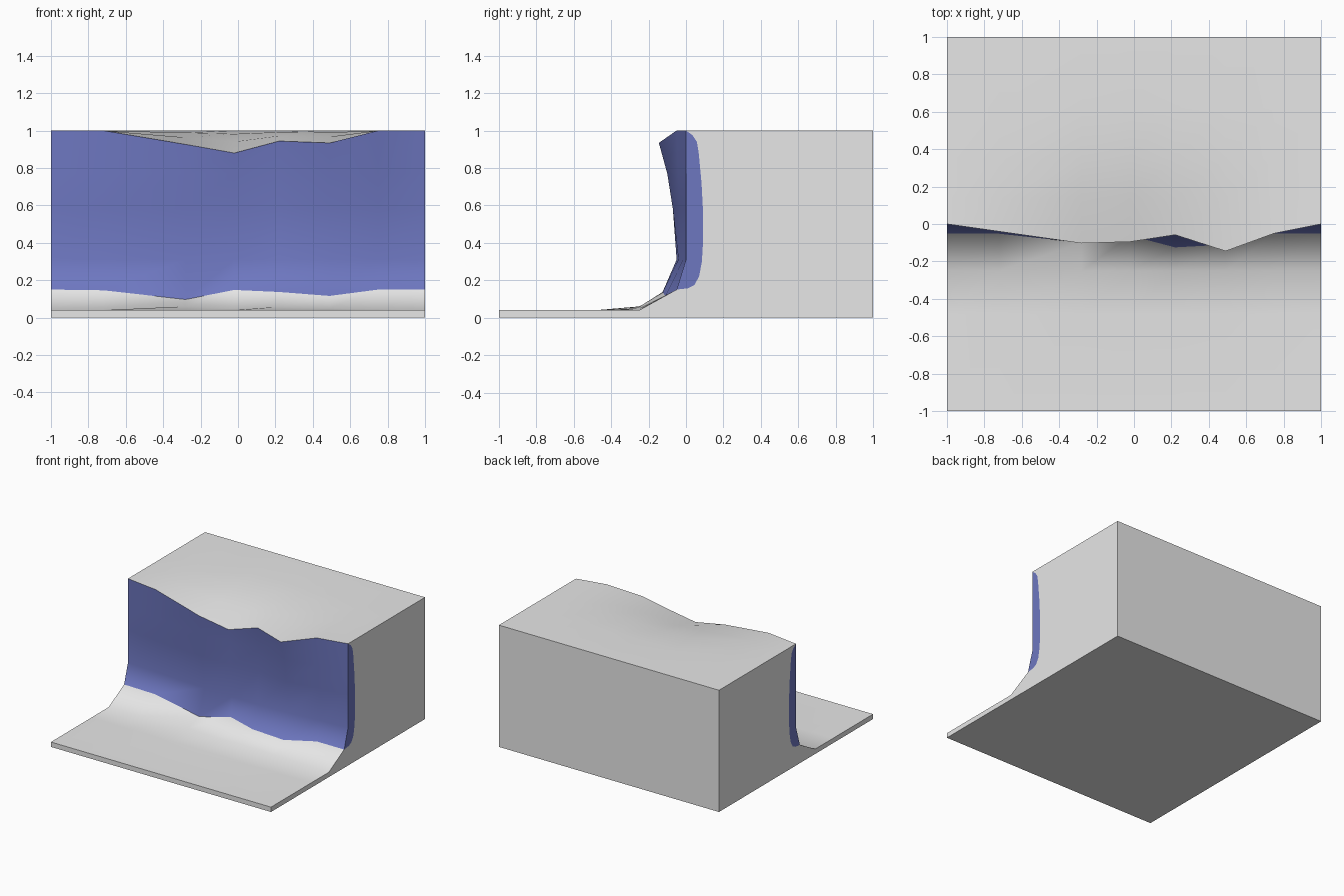
import bpy, bmesh, math

if "Cube" in bpy.data.objects:
    bpy.data.objects.remove(bpy.data.objects["Cube"])


def material(name, rgb):
    m = bpy.data.materials.new(name)
    m.diffuse_color = (*rgb, 1)
    m.use_nodes = True
    m.node_tree.nodes["Principled BSDF"].inputs["Base Color"].default_value = m.diffuse_color
    return m


# Columns across the cliff:
# x, ramp z, foot (y, z), wall y at three heights, lip (y, z)
COLUMNS = [
    (-1.00, .040, (-.050, .150), (.000, .000, .000), (.000, 1.000)),
    (-0.72, .042, (-.052, .146), (-.015, -.035, -.038), (-.040, 1.000)),
    (-0.28, .060, (-.100, .097), (-.040, -.070, -.085), (-.103, .926)),
    (-0.02, .048, (-.062, .148), (-.050, -.065, -.080), (-.095, .880)),
    (0.22, .058, (-.125, .137), (-.050, -.045, -.045), (-.058, .944)),
    (0.49, .050, (-.110, .116), (-.040, -.070, -.100), (-.145, .934)),
    (0.75, .044, (-.050, .150), (-.015, -.030, -.042), (-.050, 1.000)),
    (1.00, .040, (-.050, .150), (.000, .000, .000), (.000, 1.000)),
]
WALL_Z = (.31, .58, .77)
# Plateau rows: y and share of the lip's dip that remains there
PLATEAU = [(.14, .5), (.35, .15), (.62, 0), (1, 0)]
# Rounded rock patch outline on the two end faces (y, z), top to bottom
PATCH = [(.035, .975), (.058, .94), (.068, .88), (.083, .72), (.092, .55),
         (.092, .42), (.085, .30), (.070, .22), (.045, .175), (.010, .157)]
FOOT, LIP = 3, 7          # row numbers where the rock wall starts and ends
GROUND, ROCK = 0, 1

bm = bmesh.new()


def face(verts, mat=GROUND):
    f = bm.faces.new(verts)
    f.material_index = mat
    f.smooth = True
    return f


# Terrain surface: low ground, ramp, rock wall and plateau
grid = []
for x, ramp_z, foot, wall, lip in COLUMNS:
    profile = [(-1, .04), (-.48, .04), (-.25, ramp_z), foot]
    profile += list(zip(wall, WALL_Z)) + [lip]
    profile += [(y, 1 - (1 - lip[1]) * share) for y, share in PLATEAU]
    grid.append([bm.verts.new((x, y, z)) for y, z in profile])

for a, b in zip(grid, grid[1:]):
    for r in range(len(a) - 1):
        face((a[r], b[r], b[r + 1], a[r + 1]), ROCK if FOOT <= r < LIP else GROUND)

# Front strip, back and underside
front = [bm.verts.new((c[0], -1, 0)) for c in COLUMNS]
back = [bm.verts.new((c[0], 1, 0)) for c in COLUMNS]
face(front + [col[0] for col in reversed(grid)])
face(list(reversed(back)) + [col[-1] for col in grid])
face(list(reversed(front)) + back)

# End faces, each with a rock patch behind the wall edge
for i in (0, -1):
    col = grid[i]
    patch = [bm.verts.new((COLUMNS[i][0], y, z)) for y, z in PATCH]
    face(col[FOOT:LIP + 1] + patch, ROCK)
    face([front[i]] + col[:FOOT + 1] + patch[::-1] + col[LIP:] + [back[i]])

bmesh.ops.recalc_face_normals(bm, faces=bm.faces)
mesh = bpy.data.meshes.new("cliff_block")
bm.to_mesh(mesh)
bm.free()

mesh.materials.append(material("pale grey ground", (.8, .8, .8)))
mesh.materials.append(material("blue rock", (.155, .185, .53)))
cliff = bpy.data.objects.new("cliff_block", mesh)
bpy.context.collection.objects.link(cliff)
bpy.context.view_layer.objects.active = cliff
cliff.select_set(True)
bpy.ops.object.shade_smooth_by_angle(angle=math.radians(50))
